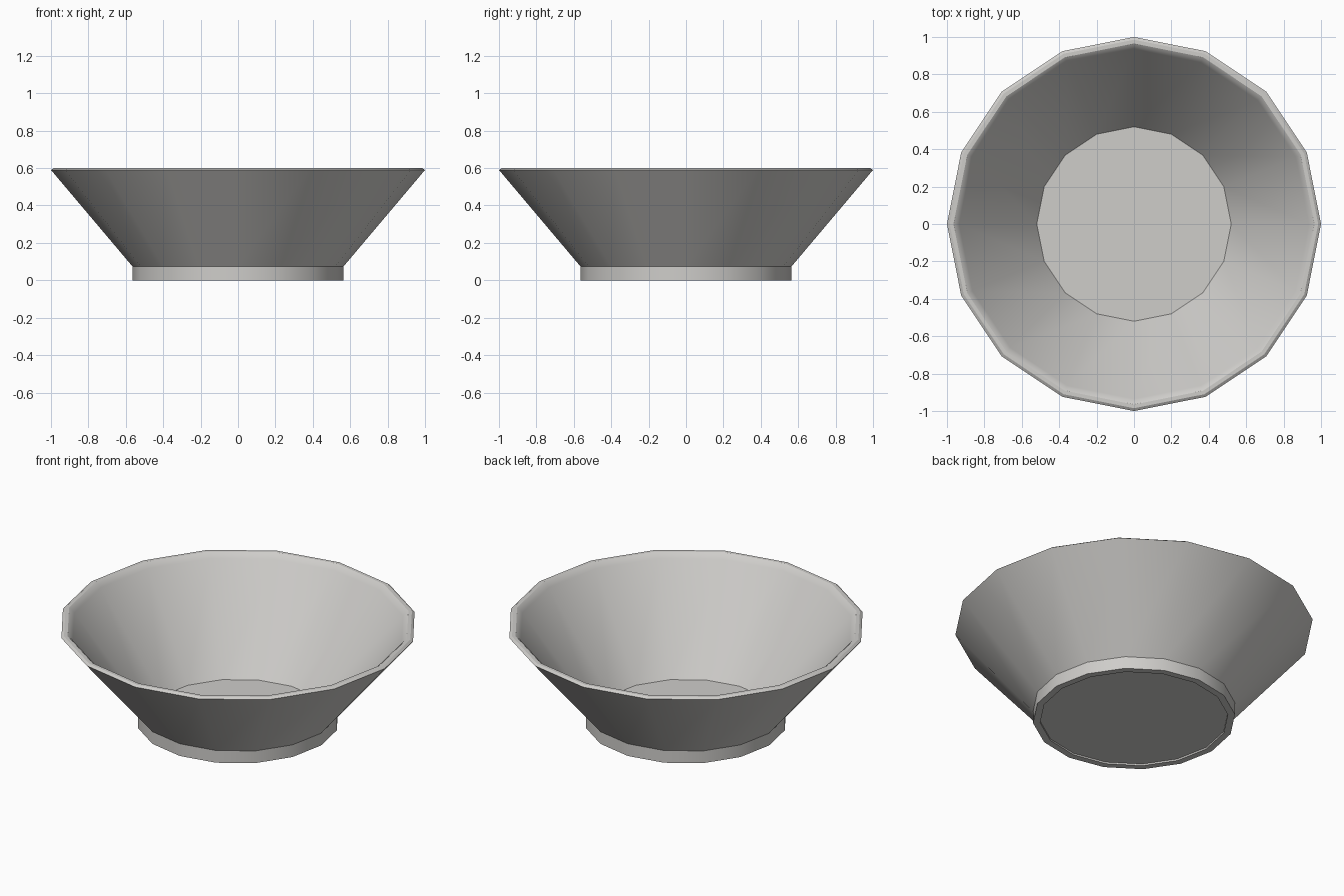
import bpy, bmesh, math

if "Cube" in bpy.data.objects:
    bpy.data.objects.remove(bpy.data.objects["Cube"])

SIDES = 16
clay = bpy.data.materials.new("pale_grey")
clay.diffuse_color = (0.62, 0.61, 0.59, 1)
clay.use_nodes = True
clay.node_tree.nodes["Principled BSDF"].inputs["Base Color"].default_value = clay.diffuse_color


def lathe(name, profile):
    """Spin a (radius, height) profile into a 16-sided solid; radius 0 closes with a flat cap."""
    bm = bmesh.new()
    rings = [[bm.verts.new((r * math.cos(2 * math.pi * i / SIDES),
                            r * math.sin(2 * math.pi * i / SIDES), z))
              for i in range(SIDES)] for r, z in profile]
    for a, b in zip(rings, rings[1:]):
        for i in range(SIDES):
            j = (i + 1) % SIDES
            bm.faces.new((a[i], a[j], b[j], b[i]))
    bm.faces.new(rings[0][::-1])   # underside
    bm.faces.new(rings[-1])        # inner floor
    bmesh.ops.recalc_face_normals(bm, faces=bm.faces)
    mesh = bpy.data.meshes.new(name)
    bm.to_mesh(mesh)
    bm.free()
    mesh.materials.append(clay)
    obj = bpy.data.objects.new(name, mesh)
    bpy.context.collection.objects.link(obj)
    bpy.ops.object.select_all(action='DESELECT')
    obj.select_set(True)
    bpy.context.view_layer.objects.active = obj
    bpy.ops.object.shade_smooth_by_angle(angle=math.radians(32))
    return obj


# Bowl: recessed underside, foot ring, flared wall, softened lip, inner wall, floor
lathe("bowl", [
    (0.525, 0.01), (0.525, 0.0), (0.565, 0.0), (0.565, 0.075),
    (1.0, 0.59), (0.985, 0.6), (0.965, 0.6), (0.95, 0.59),
    (0.935, 0.57), (0.52, 0.015),
])
